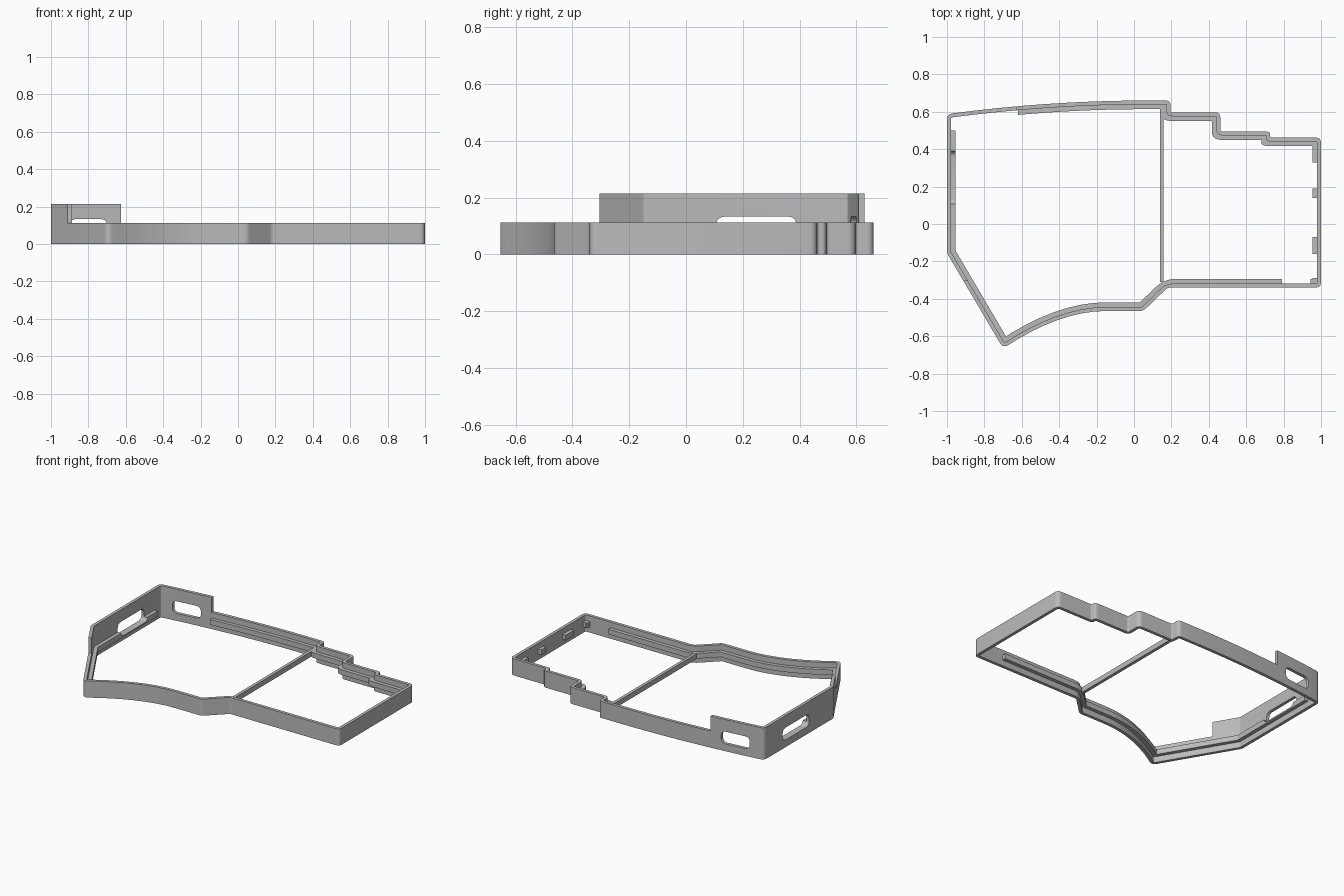
import bpy
import bmesh
from mathutils import Vector

if "Cube" in bpy.data.objects:
    bpy.data.objects.remove(bpy.data.objects["Cube"], do_unlink=True)

grey = bpy.data.materials.new("plain grey")
grey.use_nodes = True
COLOUR = (0.5, 0.5, 0.5, 1)
grey.diffuse_color = COLOUR
grey.node_tree.nodes["Principled BSDF"].inputs["Base Color"].default_value = COLOUR

LOW, HIGH = 0.113, 0.215
LEDGE_Z = (0.04, 0.075)


def bezier(a, c, b, n):
    a, c, b = Vector(a), Vector(c), Vector(b)
    return [a * (1 - t) ** 2 + c * 2 * t * (1 - t) + b * t * t
            for t in (i / n for i in range(n + 1))]


# Clockwise outer outline: (point, corner radius)
def outline():
    back = bezier((-1, 0.588), (-0.45, 0.66), (0.05, 0.66), 8)
    front = bezier((-0.15, -0.465), (-0.4, -0.465), (-0.7, -0.665), 8)
    pts = [(Vector((-1, -0.155)), 0.02), (back[0], 0.03)]
    pts += [(p, 0) for p in back[1:]]
    steps = [(0.195, 0.66, 0.025), (0.195, 0.597, 0.01), (0.462, 0.597, 0.03),
             (0.462, 0.495, 0.01), (0.728, 0.495, 0.03), (0.728, 0.462, 0.01),
             (1, 0.462, 0.03), (1, -0.34, 0.03), (0.18, -0.34, 0.015),
             (0.05, -0.465, 0.02)]
    pts += [(Vector((x, y)), r) for x, y, r in steps]
    pts += [(p, 0) for p in front[:-1]] + [(front[-1], 0.035)]
    return pts


# Move the outline inward, then round its corners
def inset_loop(pts, d):
    n = len(pts)
    moved = []
    for i, (p, r) in enumerate(pts):
        e1 = (p - pts[i - 1][0]).normalized()
        e2 = (pts[(i + 1) % n][0] - p).normalized()
        n1, n2 = Vector((e1.y, -e1.x)), Vector((e2.y, -e2.x))
        convex = e1.x * e2.y - e1.y * e2.x < 0
        if r:
            r = max(r - d, 0.004) if convex else r + d
        moved.append((p + (n1 + n2) * d / (1 + n1.dot(n2)), r))
    loop = []
    for i, (p, r) in enumerate(moved):
        if not r:
            loop.append(p)
            continue
        u, v = moved[i - 1][0] - p, moved[(i + 1) % n][0] - p
        a = p + u.normalized() * min(r, u.length * 0.45)
        b = p + v.normalized() * min(r, v.length * 0.45)
        loop += bezier(a, p, b, 5)
    return loop


def add_object(name, bm):
    bmesh.ops.recalc_face_normals(bm, faces=bm.faces)
    me = bpy.data.meshes.new(name)
    bm.to_mesh(me)
    bm.free()
    me.materials.append(grey)
    ob = bpy.data.objects.new(name, me)
    bpy.context.collection.objects.link(ob)
    return ob


# Closed band between two insets of the outline
def ring(name, d_out, d_in, z0, z1):
    bm = bmesh.new()
    pts = outline()
    outer, inner = inset_loop(pts, d_out), inset_loop(pts, d_in)
    loops = [[bm.verts.new((p.x, p.y, z)) for p in loop]
             for loop, z in ((outer, z0), (outer, z1), (inner, z1), (inner, z0))]
    n = len(outer)
    for k in range(4):
        a, b = loops[k], loops[(k + 1) % 4]
        for i in range(n):
            j = (i + 1) % n
            bm.faces.new((a[i], a[j], b[j], b[i]))
    return add_object(name, bm)


def box(name, xs, ys, zs, round_axis=None):
    bm = bmesh.new()
    bmesh.ops.create_cube(bm, size=1)
    for v in bm.verts:
        v.co = [r[0] if c < 0 else r[1] for c, r in zip(v.co, (xs, ys, zs))]
    if round_axis is not None:
        edges = [e for e in bm.edges
                 if abs((e.verts[0].co - e.verts[1].co)[round_axis]) > 1e-4]
        bmesh.ops.bevel(bm, geom=edges, offset=0.03, segments=5,
                        profile=0.5, affect='EDGES')
    return add_object(name, bm)


def activate(ob):
    bpy.ops.object.select_all(action='DESELECT')
    ob.select_set(True)
    bpy.context.view_layer.objects.active = ob


def cut(ob, *args):
    cutter = box("cutter", *args)
    cutter.hide_render = True
    mod = ob.modifiers.new("cut", 'BOOLEAN')
    mod.operation, mod.solver, mod.object = 'DIFFERENCE', 'EXACT', cutter
    activate(ob)
    bpy.ops.object.modifier_apply(modifier=mod.name)
    bpy.data.objects.remove(cutter, do_unlink=True)


# Outer wall, kept tall only round the back corner
wall = ring("outer_wall", 0, 0.021, 0, HIGH)
cut(wall, (-0.625, 1.2), (-1, 1), (LOW, 0.4))
cut(wall, (-1.2, 0), (-1, -0.305), (LOW, 0.4))

# Inner ledge, broken into rails and small clips
ledge = ring("inner_ledge", 0.018, 0.046, *LEDGE_Z)
for y0, y1 in ((-0.29, -0.16), (-0.07, 0.14), (0.19, 0.33)):
    cut(ledge, (0.9, 1.1), (y0, y1), (0, 0.2))
cut(ledge, (0.79, 0.945), (-0.4, -0.25), (0, 0.2))
cut(ledge, (-1.1, -0.62), (0.5, 0.7), (0, 0.2))

# Rounded port openings
side_port = ((-1.1, -0.9), (0.105, 0.39), (0.05, 0.133), 0)
back_port = ((-0.9, -0.7), (0.5, 0.75), (0.05, 0.133), 1)
cut(wall, *side_port)
cut(ledge, *side_port)
cut(wall, *back_port)

# Thin bar between the two bays
bar = box("cross_bar", (0.138, 0.159), (-0.31, 0.617), LEDGE_Z)

for ob in (wall, ledge, bar):
    activate(ob)
    bpy.ops.object.shade_smooth_by_angle(angle=0.52)
